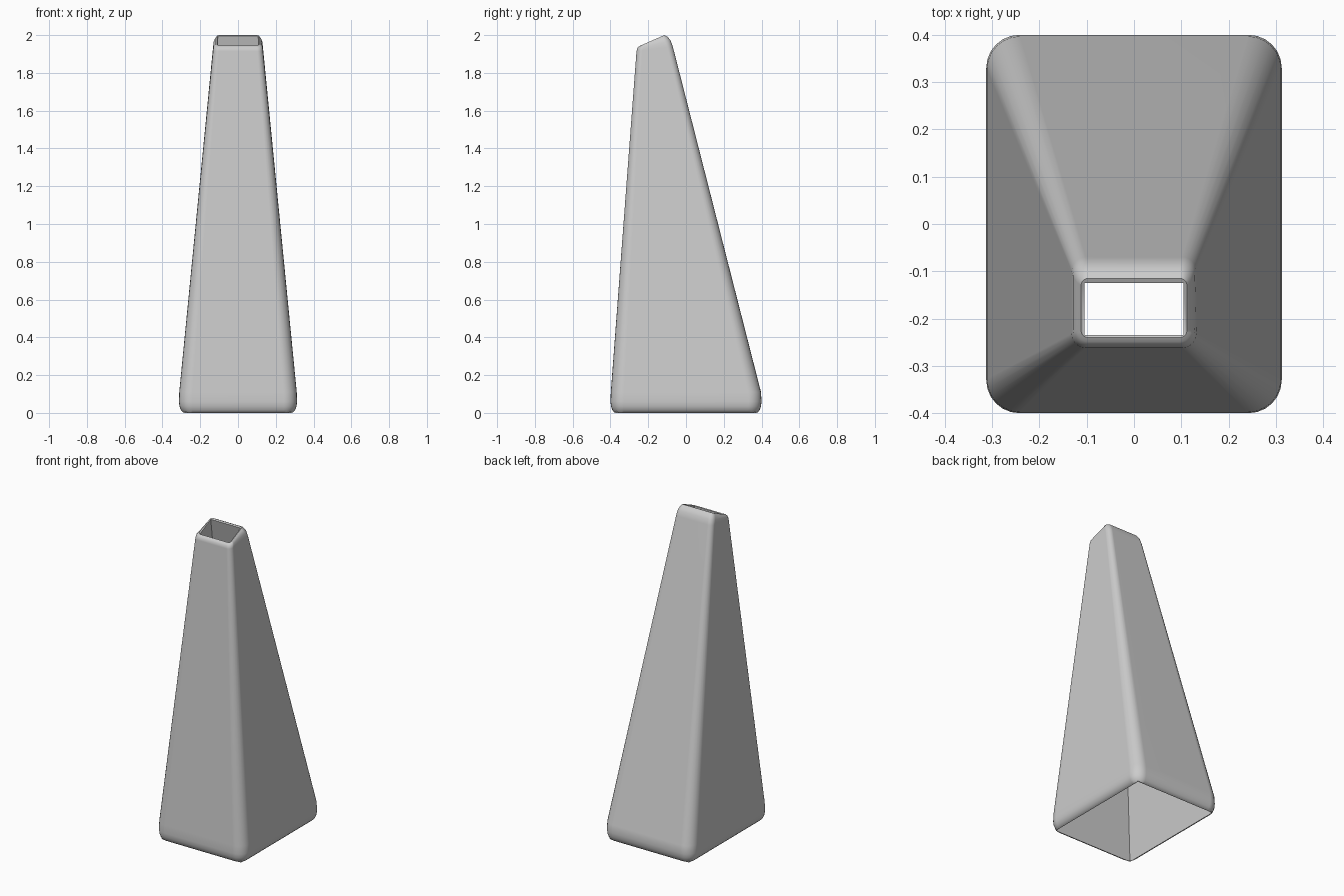
import bpy
import bmesh
from math import sin, cos, pi

cube = bpy.data.objects.get("Cube")
if cube:
    bpy.data.objects.remove(cube, do_unlink=True)

grey = bpy.data.materials.new("plain grey")
grey.use_nodes = True
COLOUR = (0.6, 0.6, 0.6, 1)
grey.diffuse_color = COLOUR
grey.node_tree.nodes["Principled BSDF"].inputs["Base Color"].default_value = COLOUR

STEPS = 6  # segments per rounded corner


def ring(bm, half, front, back, radius, z_front, z_back):
    """Rounded rectangle whose height slopes from front to back."""
    verts = []
    corners = [(1, back, -1), (-1, back, -1), (-1, front, 1), (1, front, 1)]
    for i, (side, y_edge, inward) in enumerate(corners):
        for s in range(STEPS + 1):
            a = (i + s / STEPS) * pi / 2
            x = side * (half - radius) + radius * cos(a)
            y = y_edge + inward * radius + radius * sin(a)
            z = z_front + (z_back - z_front) * (y - front) / (back - front)
            verts.append(bm.verts.new((x, y, z)))
    return verts


# Half width, front y, back y, corner radius, front z, back z
SECTIONS = [
    # bottom lip
    (0.28, -0.37, 0.37, 0, 0, 0),
    (0.29, -0.38, 0.38, 0.05, 0.003, 0.003),
    (0.302, -0.39, 0.39, 0.06, 0.015, 0.015),
    (0.31, -0.397, 0.397, 0.068, 0.035, 0.035),
    (0.3125, -0.4, 0.4, 0.07, 0.06, 0.06),
    (0.311, -0.398, 0.397, 0.07, 0.11, 0.11),
    # slanted top lip
    (0.132, -0.262, -0.07, 0.03, 1.915, 1.94),
    (0.129, -0.257, -0.082, 0.03, 1.932, 1.972),
    (0.121, -0.249, -0.098, 0.025, 1.94, 1.992),
    (0.112, -0.24, -0.115, 0.015, 1.945, 2.0),
    (0.105, -0.235, -0.125, 0, 1.942, 1.995),
]

# Hollow tapered body: the last section joins the first through the inside
bm = bmesh.new()
rings = [ring(bm, *s) for s in SECTIONS]
for lower, upper in zip(rings, rings[1:] + rings[:1]):
    n = len(lower)
    for i in range(n):
        j = (i + 1) % n
        bm.faces.new((lower[i], lower[j], upper[j], upper[i]))
bmesh.ops.remove_doubles(bm, verts=bm.verts, dist=0.0001)
bmesh.ops.recalc_face_normals(bm, faces=bm.faces)
mesh = bpy.data.meshes.new("tapered_tube")
bm.to_mesh(mesh)
bm.free()
mesh.materials.append(grey)
tube = bpy.data.objects.new("tapered_tube", mesh)
bpy.context.collection.objects.link(tube)

# Smooth lips and corners, flat sides
bpy.ops.object.select_all(action='DESELECT')
tube.select_set(True)
bpy.context.view_layer.objects.active = tube
bpy.ops.object.shade_smooth_by_angle(angle=pi / 5)
weighted = tube.modifiers.new("flat_sides", 'WEIGHTED_NORMAL')
weighted.keep_sharp = True
